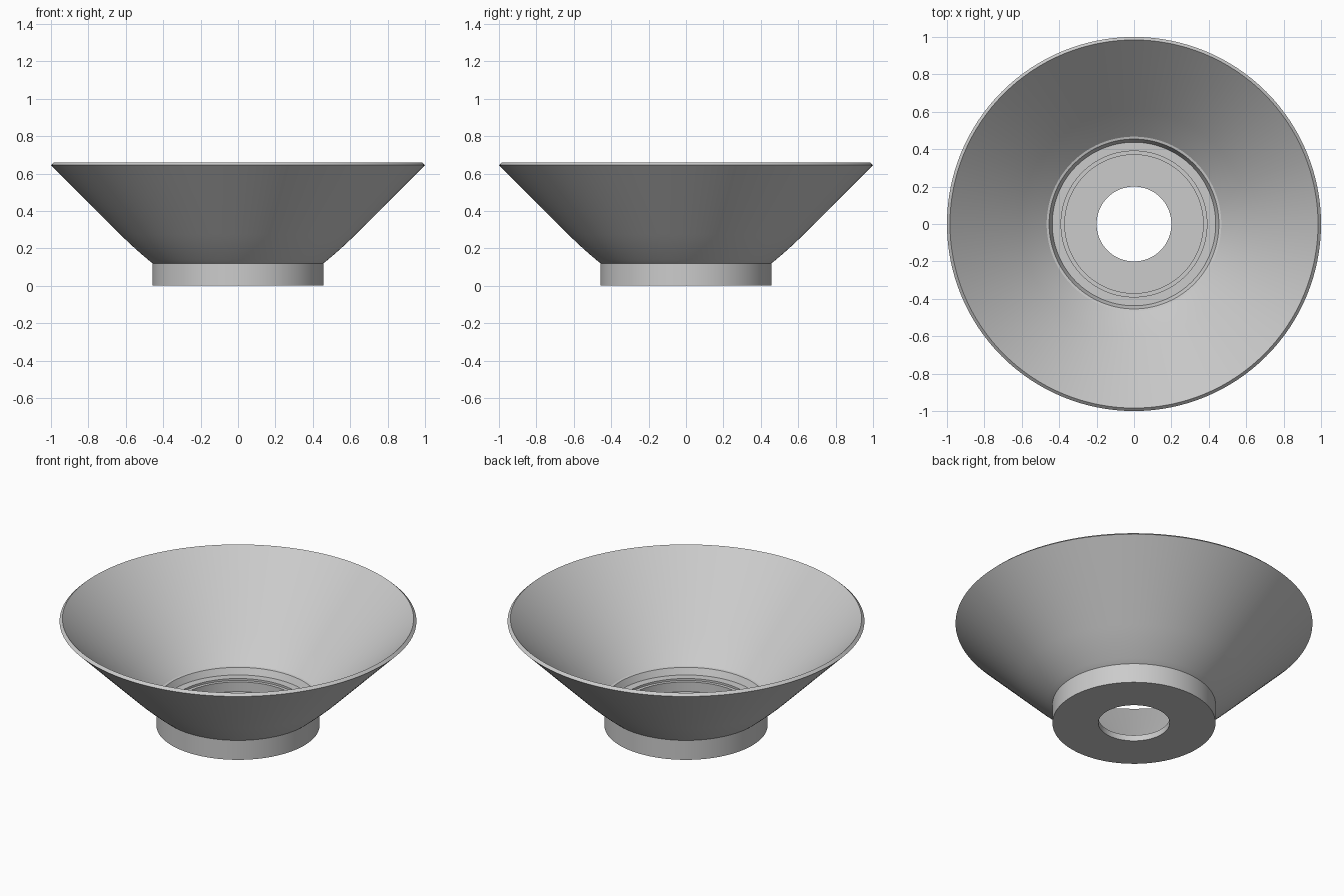
import bpy, bmesh, math
from mathutils import Vector

cube = bpy.data.objects.get("Cube")
if cube:
    bpy.data.objects.remove(cube, do_unlink=True)

SEGMENTS = 128

grey = bpy.data.materials.new("plain grey")
grey.use_nodes = True
colour = (0.6, 0.6, 0.6, 1)
grey.diffuse_color = colour
grey.node_tree.nodes["Principled BSDF"].inputs["Base Color"].default_value = colour


def lathe(name, profile):
    """Revolve a closed (radius, height) profile around the z axis."""
    bm = bmesh.new()
    verts = [bm.verts.new((r, 0, z)) for r, z in profile]
    edges = [bm.edges.new((v, verts[(i + 1) % len(verts)]))
             for i, v in enumerate(verts)]
    bmesh.ops.spin(bm, geom=verts + edges, cent=(0, 0, 0), axis=(0, 0, 1),
                   angle=math.tau, steps=SEGMENTS, use_merge=True)
    bmesh.ops.remove_doubles(bm, verts=bm.verts, dist=1e-5)
    bmesh.ops.recalc_face_normals(bm, faces=bm.faces)
    mesh = bpy.data.meshes.new(name)
    bm.to_mesh(mesh)
    bm.free()
    obj = bpy.data.objects.new(name, mesh)
    bpy.context.collection.objects.link(obj)
    mesh.materials.append(grey)
    bpy.ops.object.select_all(action="DESELECT")
    obj.select_set(True)
    bpy.context.view_layer.objects.active = obj
    bpy.ops.object.shade_smooth_by_angle(angle=math.radians(25))
    return obj


def curve(a, b, c, steps=8):
    """Quadratic curve from a to c, pulled towards b."""
    a, b, c = Vector(a), Vector(b), Vector(c)
    return [tuple(a * (1 - t) ** 2 + b * 2 * t * (1 - t) + c * t * t)
            for t in (i / steps for i in range(steps + 1))]


# Foot and outer flare
foot = [(0.2, 0), (0.457, 0), (0.457, 0.12)]
outer_flare = curve((0.46, 0.122), (0.552, 0.197), (0.63, 0.275))
# Bevelled rim
rim = [(1, 0.645), (0.984, 0.66)]
# Inner flare, then the ledge and steps down to the pierced floor
inner_flare = curve((0.61, 0.286), (0.545, 0.221), (0.467, 0.15))
steps_down = [(0.454, 0.147), (0.437, 0.108), (0.39, 0.108), (0.39, 0.096),
              (0.37, 0.096), (0.37, 0.036), (0.2, 0.036)]

lathe("flared_bowl", foot + outer_flare + rim + inner_flare + steps_down)
